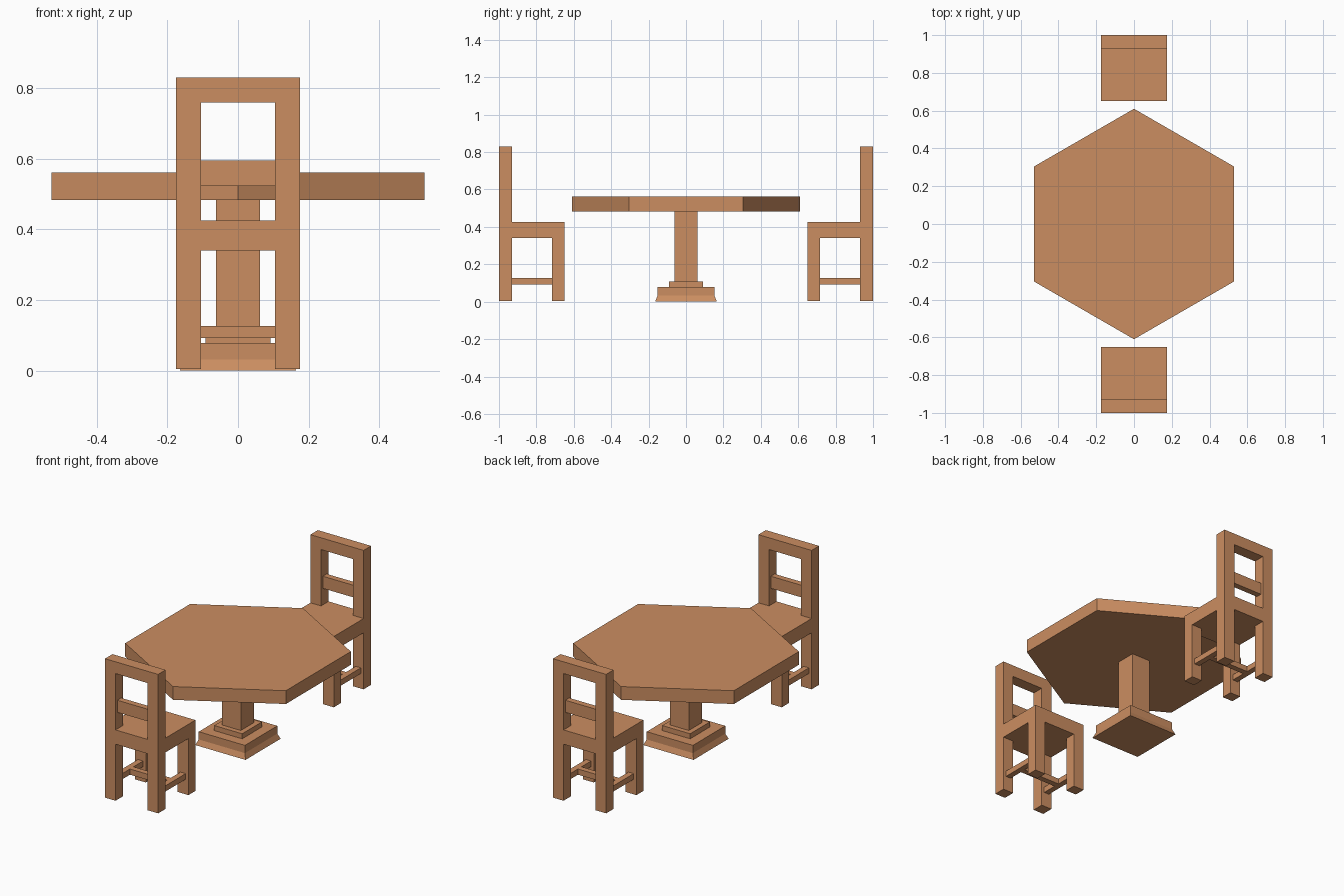
import bpy, bmesh
from math import pi, cos, sin, sqrt

if "Cube" in bpy.data.objects:
    bpy.data.objects.remove(bpy.data.objects["Cube"])

wood = bpy.data.materials.new("wood")
wood.diffuse_color = (0.6, 0.27, 0.12, 1)
wood.use_nodes = True
wood.node_tree.nodes["Principled BSDF"].inputs["Base Color"].default_value = wood.diffuse_color


def add_object(name, bm):
    bmesh.ops.recalc_face_normals(bm, faces=bm.faces)
    mesh = bpy.data.meshes.new(name)
    bm.to_mesh(mesh)
    bm.free()
    mesh.materials.append(wood)
    obj = bpy.data.objects.new(name, mesh)
    bpy.context.collection.objects.link(obj)
    return obj


def turned(name, sides, phase, profile):
    """Stack regular polygons given as (corner radius, height)."""
    bm = bmesh.new()
    rings = [[bm.verts.new((r * cos(phase + 2 * pi * i / sides),
                            r * sin(phase + 2 * pi * i / sides), z))
              for i in range(sides)] for r, z in profile]
    for a, b in zip(rings, rings[1:]):
        for i in range(sides):
            j = (i + 1) % sides
            bm.faces.new((a[i], a[j], b[j], b[i]))
    bm.faces.new(rings[0])
    bm.faces.new(rings[-1])
    return add_object(name, bm)


def box(name, x, y, z):
    bm = bmesh.new()
    bmesh.ops.create_cube(bm, size=1)
    for v in bm.verts:
        v.co = [lo + (c + 0.5) * (hi - lo) for c, (lo, hi) in zip(v.co, (x, y, z))]
    return add_object(name, bm)


def side_extrusion(name, outline, half_width):
    """Extrude a (y, z) outline across x."""
    bm = bmesh.new()
    face = bm.faces.new([bm.verts.new((-half_width, y, z)) for y, z in outline])
    new = bmesh.ops.extrude_face_region(bm, geom=[face])["geom"]
    bmesh.ops.translate(bm, vec=(2 * half_width, 0, 0),
                        verts=[g for g in new if isinstance(g, bmesh.types.BMVert)])
    return add_object(name, bm)


def cut(obj, cutter):
    mod = obj.modifiers.new("cut", "BOOLEAN")
    mod.operation = "DIFFERENCE"
    mod.solver = "EXACT"
    mod.object = cutter
    bpy.context.view_layer.objects.active = obj
    bpy.ops.object.modifier_apply(modifier=mod.name)
    bpy.data.objects.remove(cutter)


# Table: hexagonal top on a stepped square pedestal
turned("table_top", 6, pi / 2, [(0.61, 0.483), (0.61, 0.562)])
turned("table_pedestal", 4, pi / 4, [(h * sqrt(2), z) for h, z in (
    (0.165, 0), (0.152, 0.032), (0.152, 0.078), (0.092, 0.078),
    (0.092, 0.108), (0.062, 0.108), (0.062, 0.484))])

# Chair frame: legs, seat and back as one L-shaped block with openings cut out
FLOOR, W, IN = 0.004, 0.175, 0.105
frame = side_extrusion("chair_frame", [
    (-1, FLOOR), (-0.65, FLOOR), (-0.65, 0.425),
    (-0.93, 0.425), (-0.93, 0.83), (-1, 0.83)], W)
cut(frame, box("leg_gap", (-IN, IN), (-1.1, -0.5), (-0.1, 0.34)))
cut(frame, box("side_gap", (-0.3, 0.3), (-0.93, -0.716), (-0.1, 0.34)))
cut(frame, box("back_window", (-IN, IN), (-1.1, -0.8), (0.425, 0.76)))

# Back slat and H-shaped stretcher
chair = [frame, box("back_slat", (-IN, IN), (-0.983, -0.947), (0.523, 0.595))]
for side, s in (("left", -1), ("right", 1)):
    chair.append(box(side + "_stretcher", sorted((s * 0.123, s * 0.157)),
                     (-0.93, -0.716), (0.093, 0.127)))
chair.append(box("cross_stretcher", (-0.123, 0.123), (-0.84, -0.806), (0.093, 0.127)))

# Second chair facing the first
for part in chair:
    twin = part.copy()
    twin.name = "far_" + part.name
    twin.rotation_euler.z = pi
    bpy.context.collection.objects.link(twin)
